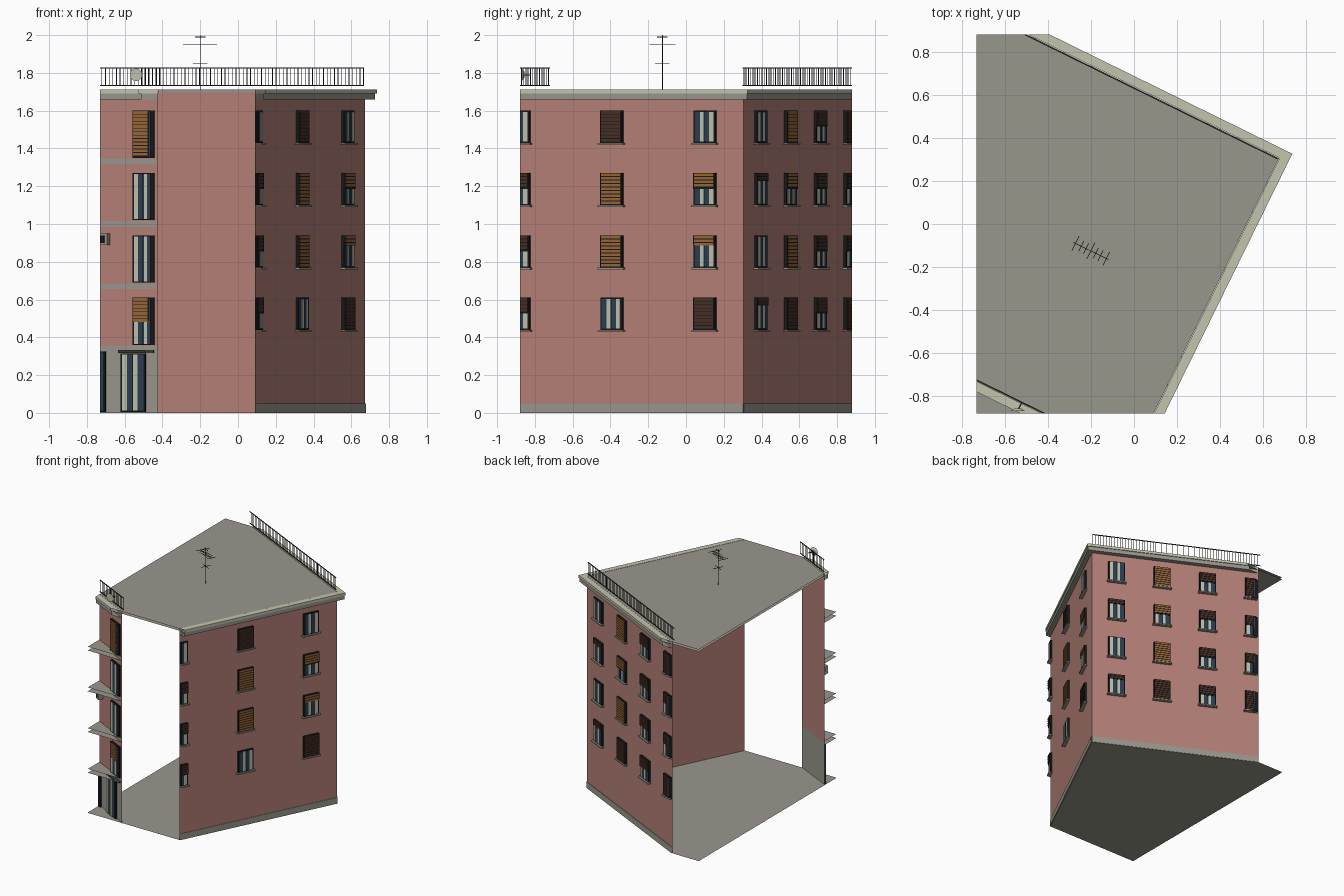
import bpy, bmesh, math
from mathutils import Vector, Matrix

if "Cube" in bpy.data.objects:
    bpy.data.objects.remove(bpy.data.objects["Cube"])


def lin(*rgb):
    return [(c / 255 / 12.92) if c < 11 else ((c / 255 + 0.055) / 1.055) ** 2.4 for c in rgb] + [1]


COLOURS = {
    "salmon_plaster": lin(180, 128, 119),
    "grey_concrete": lin(153, 151, 140),
    "pale_stone": lin(196, 196, 175),
    "black_trim": lin(24, 24, 24),
    "cream_frame": lin(190, 193, 172),
    "navy_glass": lin(42, 62, 82),
    "orange_wood": lin(150, 101, 53),
    "dark_wood": lin(70, 46, 37),
    "dark_metal": lin(58, 56, 52),
}
MATS = {}
for key, col in COLOURS.items():
    MATS[key] = bpy.data.materials.new(key)
    MATS[key].diffuse_color = col

# Wall frames: origin, direction along the wall, outward normal
A, B = 0.441, 0.8975
BACK = (Vector((0.673, 0.305, 0)), Vector((-B, A, 0)), Vector((A, B, 0)))
RIGHT = (Vector((0.673, 0.305, 0)), Vector((-A, -B, 0)), Vector((B, -A, 0)))
FRONT = (Vector((-0.73, -0.73, 0)), Vector((B, -A, 0)), Vector((-A, -B, 0)))
MAST = (Vector((-0.2, -0.125, 0)), Vector((B, -A, 0)), Vector((A, B, 0)))

parts = {}


def part(name):
    return parts.setdefault(name, (bmesh.new(), []))


def slot(name, mat):
    used = part(name)[1]
    if mat not in used:
        used.append(mat)
    return used.index(mat)


def at(w, s, o, z):
    return w[0] + w[1] * s + w[2] * o + Vector((0, 0, z))


def box(name, mat, w, s0, s1, o0, o1, z0, z1):
    bm, idx = part(name)[0], slot(name, mat)
    v = [bm.verts.new(at(w, s, o, z)) for s in (s0, s1) for o in (o0, o1) for z in (z0, z1)]
    flip = w[1].cross(w[2]).z < 0
    for f in ((0, 1, 3, 2), (4, 6, 7, 5), (0, 4, 5, 1), (2, 3, 7, 6), (0, 2, 6, 4), (1, 5, 7, 3)):
        bm.faces.new([v[i] for i in (f[::-1] if flip else f)]).material_index = idx


def wall(name, mat, w, s0, s1, z0, z1):
    """Single sheet of wall facing outward."""
    bm = part(name)[0]
    pts = [(s0, 0, z0), (s1, 0, z0), (s1, 0, z1), (s0, 0, z1)]
    f = bm.faces.new([bm.verts.new(at(w, *p)) for p in pts])
    f.material_index = slot(name, mat)
    f.normal_update()
    if f.normal.dot(w[2]) < 0:
        f.normal_flip()


TOP = 1.695
GAP = 0.002    # keeps attached parts just clear of the wall sheet
OUT = 0.022    # how far window cases stand out

# Shutter codes: fraction lowered and colour
SHUT = {".": (0, ""), "O": (1, "orange_wood"), "o": (0.5, "orange_wood"), "t": (0.3, "orange_wood"),
        "D": (1, "dark_wood"), "d": (0.5, "dark_wood"), "e": (0.25, "dark_wood")}


def window(tag, w, a, b, c, d, code=".", sill=True):
    """Raised black case with glazing, frame, slatted shutter and sill."""
    L, H, n, f = b - a, d - c, tag + "_windows", OUT - 0.006
    box(n, "black_trim", w, a, b, GAP, f, c, d)
    box(n, "navy_glass", w, a + 0.08 * L, b - 0.06 * L, f, f + 0.002, c + 0.006, d - 0.006)
    for p, q in ((0.08, 0.27), (0.53, 0.70)):
        box(n, "cream_frame", w, a + p * L, a + q * L, f, f + 0.004, c + 0.006, d - 0.006)
    box(n, "black_trim", w, a + 0.485 * L, a + 0.515 * L, f, f + 0.004, c, d)
    frac, mat = SHUT[code]
    if frac:
        n, pitch = tag + "_shutters", 0.0185
        box(n, "black_trim", w, a, b, f, f + 0.005, d - frac * H, d)
        for i in range(int(frac * H / pitch + 0.3)):
            z = d - i * pitch
            box(n, mat, w, a + 0.006, b - 0.006, f + 0.005, f + 0.008, z - 0.0165, z - 0.003)
    if sill:
        box(tag + "_sills", "grey_concrete", w, a - 0.01, b + 0.01, GAP, OUT + 0.008, c - 0.01, c)


# Back and right walls: columns of windows, codes listed from top storey down
PLANS = (
    ("back", BACK, {0.19: ".e.e", 0.547: "OoOD", 0.903: "dddd", 1.26: "DddD"}),
    ("right", RIGHT, {0.223: ".otD", 0.772: "DOO.", 1.32: ".ddd"}),
)
for tag, w, cols in PLANS:
    for s, codes in cols.items():
        for k, code in enumerate(codes):
            z = 1.43 - 0.33 * k
            window(tag, w, s - 0.064, s + 0.064, z, z + 0.17, code)
    wall(tag + "_wall", "salmon_plaster", w, 0, 1.5, 0, TOP)
    box(tag + "_plinth", "grey_concrete", w, 0, 1.5, GAP, 0.006, 0, 0.05)

# Front left wall: grey ground storey, balcony doors, ground doors and balconies
wall("front_left_wall", "grey_concrete", FRONT, -0.15, 0.5, 0, 0.34)
wall("front_left_wall", "salmon_plaster", FRONT, -0.15, 0.5, 0.34, TOP)
for k, code in enumerate("O..o"):
    z = 1.35 - 0.33 * k
    window("front_left", FRONT, 0.2, 0.323, z, z + 0.25, code, False)
    box("balconies", "grey_concrete", FRONT, -0.15, 0.5, GAP, 0.16, z - 0.035, z - 0.004)
window("front_left", FRONT, 0.128, 0.273, 0.006, 0.315, ".", False)
window("front_left", FRONT, -0.13, 0.036, 0.006, 0.325, ".", False)
box("door_lintel", "dark_metal", FRONT, 0.12, 0.32, GAP, 0.03, 0.317, 0.332)

# Wall-mounted cooling unit
box("cooling_unit", "grey_concrete", FRONT, -0.08, 0.06, 0.005, 0.04, 0.89, 0.95)
box("cooling_unit", "black_trim", FRONT, -0.08, 0.045, 0.04, 0.042, 0.9, 0.94)

# Floor, roof slab and two-tier cornice (measured along the right wall)
DEPTH = 1.546
box("floor", "grey_concrete", RIGHT, 0, 1.9, -2, 0, 0, 0.004)
box("roof", "grey_concrete", RIGHT, 0, DEPTH, -2, 0, 1.695, 1.712)
for nm, mat, m, z0, z1 in (("cornice", "grey_concrete", 0.04, 1.66, 1.692),
                           ("cornice_lip", "pale_stone", 0.046, 1.692, 1.713)):
    box(nm, mat, RIGHT, -m, DEPTH + m, GAP, m, z0, z1)
    box(nm, mat, RIGHT, -m, -GAP, -2, GAP, z0, z1)
    box(nm, mat, RIGHT, DEPTH + GAP, DEPTH + m, -2, GAP, z0, z1)

# Roof railings
for tag, w, s0, s1 in (("back", BACK, 0.005, 1.4), ("front_left", FRONT, -0.08, 0.42)):
    nm = tag + "_railing"
    for z in (1.733, 1.826):
        box(nm, "dark_metal", w, s0, s1, -0.008, -0.003, z - 0.003, z + 0.003)
    for i in range(int((s1 - s0) / 0.0215) + 1):
        s = s0 + i * 0.0215
        box(nm, "dark_metal", w, s, s + 0.0028, -0.007, -0.0042, 1.733, 1.826)

# Roof aerial: mast, boom with cross rods, small crosses
R = 0.0015
box("aerial", "dark_metal", MAST, -R, R, -R, R, 1.71, 2.0)
box("aerial", "dark_metal", MAST, -0.09, 0.09, -R, R, 1.95 - R, 1.95 + R)
for s, half in ((-0.08, 0.038), (-0.05, 0.027), (-0.025, 0.027), (0, 0.027),
                (0.025, 0.027), (0.05, 0.027), (0.08, 0.035)):
    box("aerial", "dark_metal", MAST, s - R, s + R, -half, half, 1.95 - R, 1.95 + R)
for z, half in ((1.99, 0.03), (1.85, 0.042)):
    box("aerial", "dark_metal", MAST, -half, half, -R, R, z - R, z + R)
    box("aerial", "dark_metal", MAST, -R, R, -half, half, z - R, z + R)

# Dish on the front railing
dbm = part("dish")[0]
slot("dish", "cream_frame")
bmesh.ops.create_cone(dbm, cap_ends=True, segments=20, radius1=0.016, radius2=0.033, depth=0.012,
                      matrix=Matrix.Translation((-0.54, -0.862, 1.79)) @ Matrix.Rotation(math.pi / 2, 4, "X"))
box("dish_arm", "dark_metal", FRONT, 0.228, 0.234, -0.006, 0.03, 1.785, 1.792)

# Trim everything to the block boundary and create the objects
CUTS = (((-0.73, 0, 0), (-1, 0, 0)), ((0, -0.88, 0), (0, -1, 0)), ((0, 0.88, 0), (0, 1, 0)))
for name, (bm, used) in parts.items():
    for co, no in CUTS:
        bmesh.ops.bisect_plane(bm, geom=bm.verts[:] + bm.edges[:] + bm.faces[:], dist=1e-5,
                               plane_co=co, plane_no=no, clear_outer=True)
    me = bpy.data.meshes.new(name)
    bm.to_mesh(me)
    bm.free()
    for m in used:
        me.materials.append(MATS[m])
    bpy.context.collection.objects.link(bpy.data.objects.new(name, me))

for m in bpy.data.materials:
    if m.users and not m.is_grease_pencil:
        m.use_nodes = True
        m.node_tree.nodes["Principled BSDF"].inputs["Base Color"].default_value = m.diffuse_color
